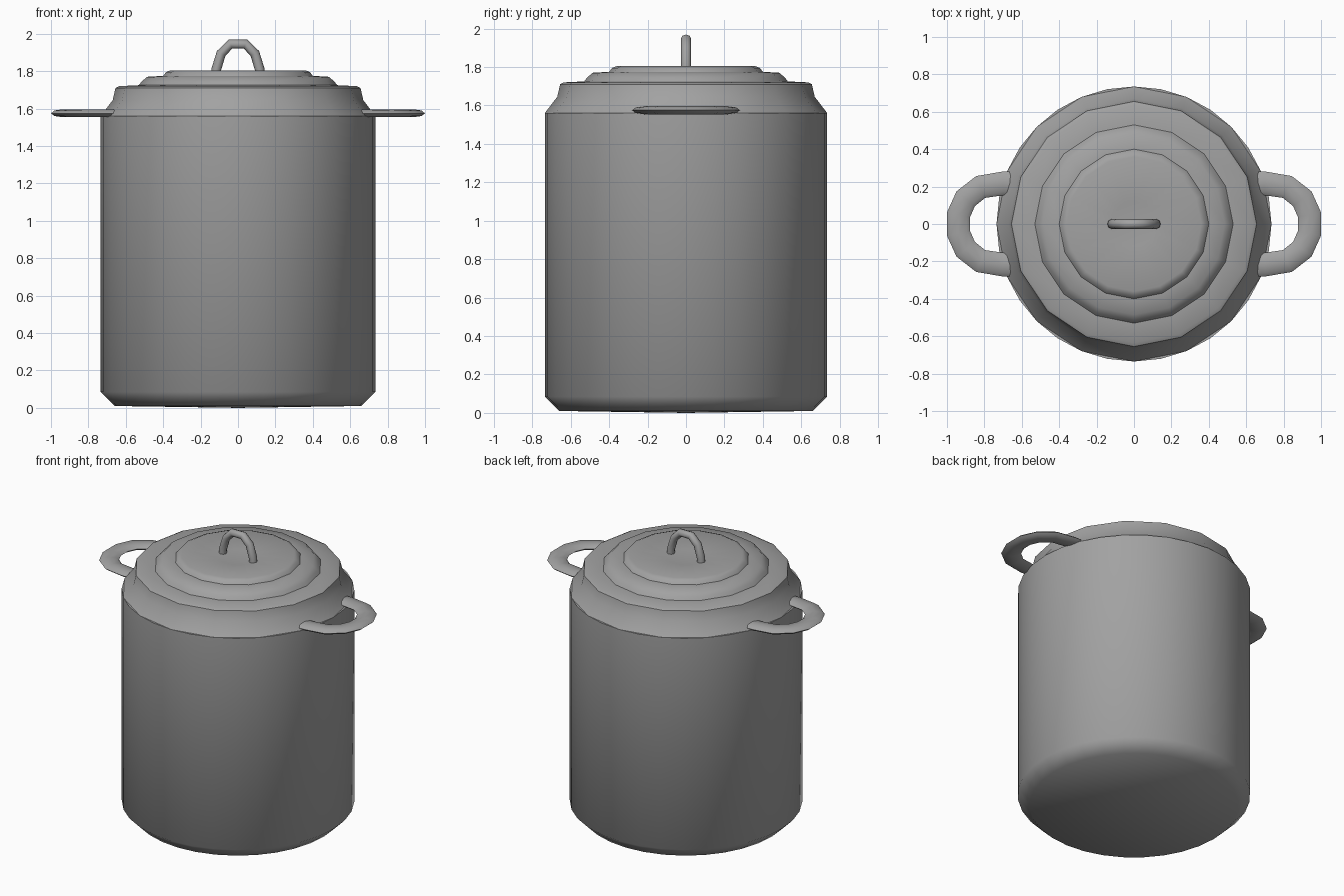
import bpy, bmesh, math
from mathutils import Vector

if "Cube" in bpy.data.objects:
    bpy.data.objects.remove(bpy.data.objects["Cube"])

metal = bpy.data.materials.new("grey_metal")
metal.diffuse_color = (0.36, 0.36, 0.36, 1)
metal.use_nodes = True
metal.node_tree.nodes["Principled BSDF"].inputs["Base Color"].default_value = metal.diffuse_color


def finish(name, bm, angle):
    bmesh.ops.recalc_face_normals(bm, faces=bm.faces)
    me = bpy.data.meshes.new(name)
    bm.to_mesh(me)
    bm.free()
    ob = bpy.data.objects.new(name, me)
    bpy.context.collection.objects.link(ob)
    me.materials.append(metal)
    bpy.ops.object.select_all(action='DESELECT')
    ob.select_set(True)
    bpy.context.view_layer.objects.active = ob
    bpy.ops.object.shade_smooth_by_angle(angle=math.radians(angle))
    return ob


def lathe(name, profile, sides, angle):
    """Turn an (r, z) profile round the z axis; r = 0 makes a pole."""
    bm = bmesh.new()
    rings = []
    for r, z in profile:
        if r == 0:
            rings.append([bm.verts.new((0, 0, z))] * sides)
        else:
            rings.append([bm.verts.new((r * math.cos(2 * math.pi * i / sides),
                                        r * math.sin(2 * math.pi * i / sides), z))
                          for i in range(sides)])
    for a, b in zip(rings, rings[1:]):
        for i in range(sides):
            j = (i + 1) % sides
            quad = list(dict.fromkeys([a[i], a[j], b[j], b[i]]))
            bm.faces.new(quad)
    return finish(name, bm, angle)


def tube(name, path, normal, half_width, half_depth, sides):
    """Sweep an oval along a flat path; normal is perpendicular to its plane."""
    bm = bmesh.new()
    pts = [Vector(p) for p in path]
    n = Vector(normal)
    rings = []
    for k, p in enumerate(pts):
        t = (pts[min(k + 1, len(pts) - 1)] - pts[max(k - 1, 0)]).normalized()
        side = n.cross(t)
        rings.append([bm.verts.new(p + side * half_width * math.cos(2 * math.pi * i / sides)
                                   + n * half_depth * math.sin(2 * math.pi * i / sides))
                      for i in range(sides)])
    for a, b in zip(rings, rings[1:]):
        for i in range(sides):
            j = (i + 1) % sides
            bm.faces.new((a[i], a[j], b[j], b[i]))
    bm.faces.new(rings[0])
    bm.faces.new(rings[-1])
    return finish(name, bm, 60)


# Pot body with chamfered foot and a small inward lip under the lid
lathe("pot_body", [(0, 0), (0.66, 0.01), (0.735, 0.085), (0.735, 1.56), (0.66, 1.56)], 32, 50)

# Stepped lid with a shallow dished centre
lathe("lid", [(0.735, 1.56), (0.67, 1.645), (0.655, 1.71), (0.635, 1.72),
              (0.53, 1.725), (0.515, 1.745), (0.485, 1.77), (0.40, 1.775),
              (0.385, 1.795), (0.36, 1.805), (0.12, 1.785), (0, 1.78)], 16, 50)

# Lid loop handle
half = [(-0.118, 1.76), (-0.116, 1.81), (-0.09, 1.895), (-0.04, 1.945)]
loop = half + [(-x, z) for x, z in reversed(half)]
tube("lid_handle", [(x, 0, z) for x, z in loop], (0, 1, 0), 0.026, 0.027, 8)

# Two flat side handles, mirrored left and right
half = [(0.64, 0.217), (0.70, 0.217), (0.82, 0.198), (0.90, 0.135), (0.938, 0.05)]
grip = half + [(x, -y) for x, y in reversed(half)]
for name, s in (("right_handle", 1), ("left_handle", -1)):
    tube(name, [(s * x, y, 1.575) for x, y in grip], (0, 0, 1), 0.063, 0.021, 8)
